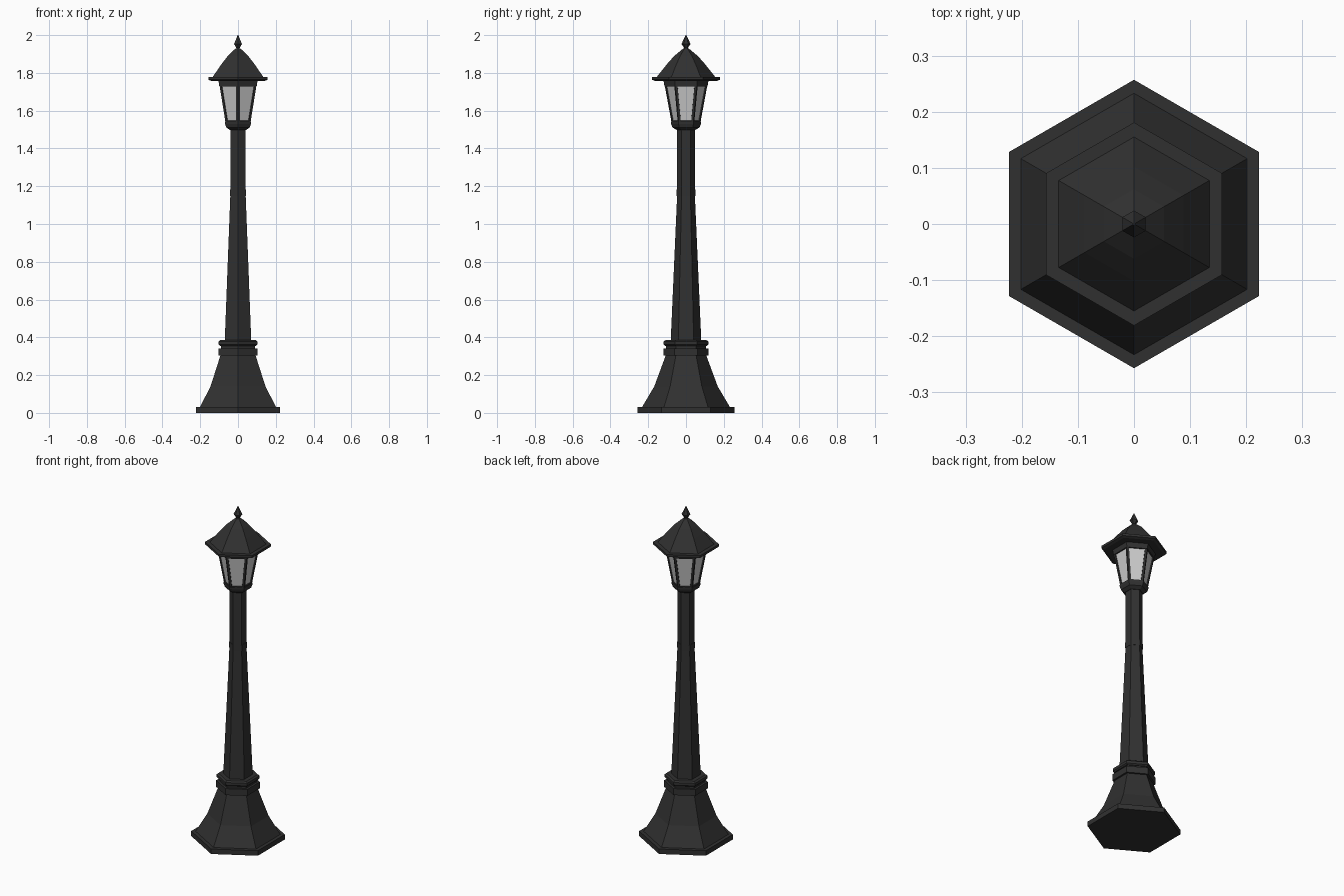
import bpy, bmesh
from math import cos, sin, pi

if "Cube" in bpy.data.objects:
    bpy.data.objects.remove(bpy.data.objects["Cube"])


def material(name, v):
    m = bpy.data.materials.new(name)
    m.diffuse_color = (v, v, v, 1)
    m.use_nodes = True
    m.node_tree.nodes["Principled BSDF"].inputs["Base Color"].default_value = m.diffuse_color
    return m


IRON = material("dark_iron", 0.03)
GLASS = material("frosted_glass", 0.55)


def hex_lathe(name, profile, panels=False):
    """Sweep (corner radius, z) points round a hexagon with corners on y."""
    bm = bmesh.new()
    rings = [[bm.verts.new((r * cos(pi / 2 + i * pi / 3), r * sin(pi / 2 + i * pi / 3), z))
              for i in range(6)] for r, z in profile]
    sides = []
    for a, b in zip(rings, rings[1:]):
        for i in range(6):
            j = (i + 1) % 6
            sides.append(bm.faces.new((a[i], a[j], b[j], b[i])))
    bm.faces.new(rings[0][::-1])
    bm.faces.new(rings[-1])
    bmesh.ops.remove_doubles(bm, verts=bm.verts, dist=1e-5)
    bmesh.ops.recalc_face_normals(bm, faces=bm.faces)
    if panels:
        # recess a glass pane into each side
        bmesh.ops.inset_individual(bm, faces=sides, thickness=0.011, use_even_offset=True)
        bmesh.ops.inset_individual(bm, faces=sides, thickness=0.0005, depth=-0.006)
        for f in sides:
            f.material_index = 1
    me = bpy.data.meshes.new(name)
    bm.to_mesh(me)
    bm.free()
    me.materials.append(IRON)
    me.materials.append(GLASS)
    ob = bpy.data.objects.new(name, me)
    bpy.context.collection.objects.link(ob)
    return ob


# Flared foot
hex_lathe("base_plate", [(0.257, 0), (0.257, 0.03)])
hex_lathe("flared_base", [(0.233, 0.03), (0.168, 0.14), (0.107, 0.305)])

# Collar rings above the foot
hex_lathe("lower_collar", [(0.120, 0.303), (0.120, 0.342)])
hex_lathe("collar_neck", [(0.105, 0.342), (0.105, 0.36)])
hex_lathe("upper_collar", [(0.110, 0.355), (0.118, 0.362), (0.118, 0.378), (0.108, 0.386)])

# Post
hex_lathe("tapered_post", [(0.081, 0.38), (0.047, 1.15)])
hex_lathe("post_joint", [(0.049, 1.148), (0.049, 1.182)])
hex_lathe("upper_post", [(0.047, 1.18), (0.047, 1.51)])

# Lantern
hex_lathe("lantern_cup", [(0.05, 1.498), (0.072, 1.512), (0.079, 1.53), (0.080, 1.542)])
hex_lathe("lantern_frame", [(0.076, 1.535), (0.114, 1.74)], panels=True)
hex_lathe("lantern_top_band", [(0.114, 1.728), (0.119, 1.758)])

# Roof and finial
hex_lathe("roof_brim", [(0.165, 1.758), (0.181, 1.764), (0.181, 1.778)])
hex_lathe("roof", [(0.155, 1.778), (0.102, 1.845), (0.062, 1.89), (0.014, 1.93)])
hex_lathe("finial", [(0.012, 1.925), (0.010, 1.932), (0.024, 1.953), (0.002, 2.0)])
